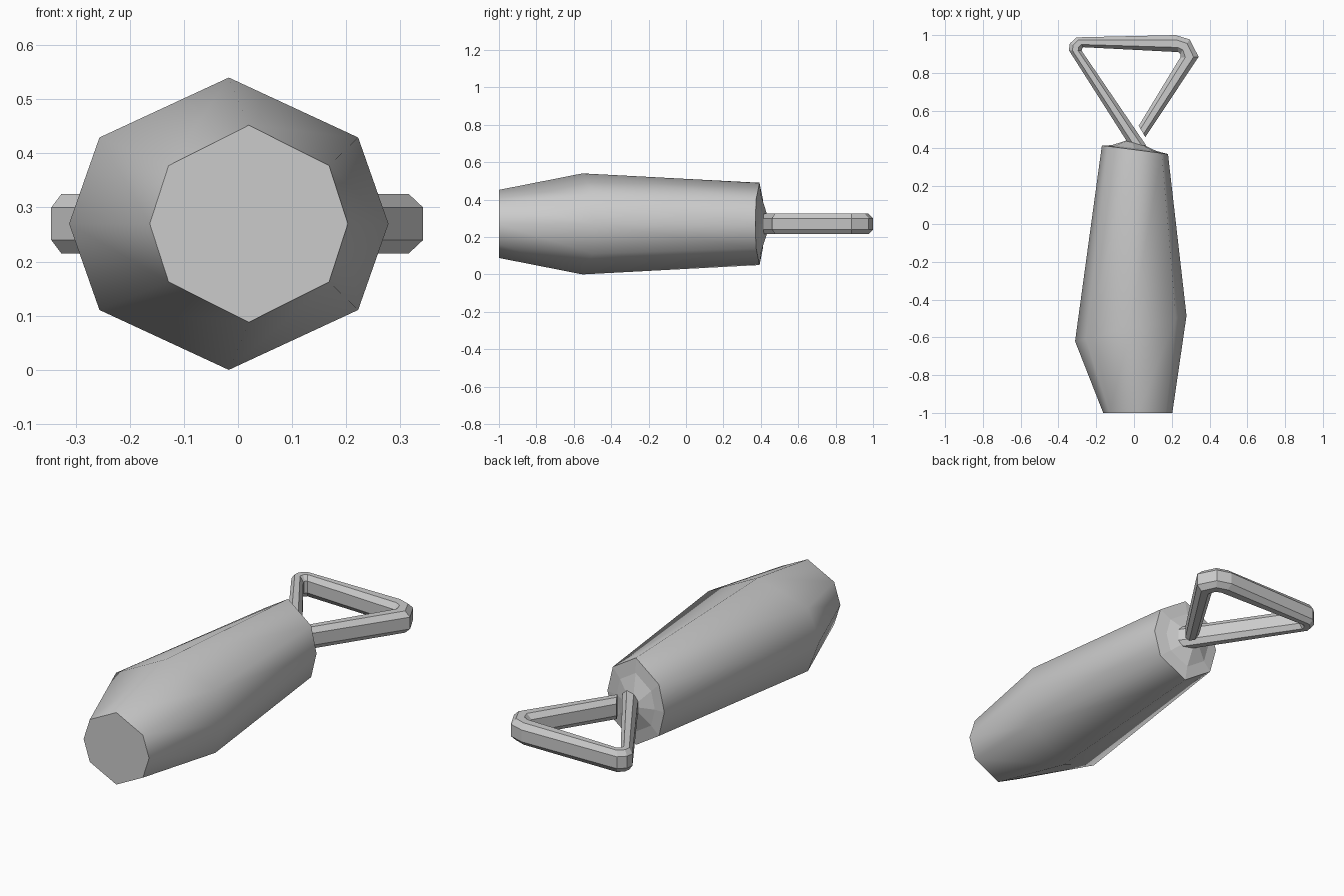
import bpy, bmesh

if "Cube" in bpy.data.objects:
    bpy.data.objects.remove(bpy.data.objects["Cube"])

ZC = 0.27


def loft(name, rings, smooth_bands=(), apex=None):
    """Skin matching rings of points; cap the ends (last end may close to an apex)."""
    bm = bmesh.new()
    loops = [[bm.verts.new(p) for p in ring] for ring in rings]
    n = len(loops[0])
    for k in range(len(loops) - 1):
        for i in range(n):
            j = (i + 1) % n
            f = bm.faces.new((loops[k][i], loops[k][j], loops[k + 1][j], loops[k + 1][i]))
            f.smooth = k in smooth_bands
    bm.faces.new(loops[0][::-1])
    if apex:
        tip = bm.verts.new(apex)
        for i in range(n):
            bm.faces.new((loops[-1][i], loops[-1][(i + 1) % n], tip))
    else:
        bm.faces.new(loops[-1])
    bmesh.ops.recalc_face_normals(bm, faces=bm.faces[:])
    mesh = bpy.data.meshes.new(name)
    bm.to_mesh(mesh)
    bm.free()
    obj = bpy.data.objects.new(name, mesh)
    bpy.context.collection.objects.link(obj)
    return obj


# Tapered eight-sided body, rings slightly tilted in plan
OCT = [(0, 1), (.81, .59), (1, 0), (.81, -.59), (0, -1), (-.81, -.59), (-1, 0), (-.81, .59)]


def body_ring(cx, y, rx, rz, tilt):
    return [(cx + rx * a, y + tilt * rx * a, ZC + rz * b) for a, b in OCT]


loft("body", [
    body_ring(0.02, -1.0, 0.183, 0.182, 0),
    body_ring(-0.017, -0.553, 0.295, 0.27, 0.23),
    body_ring(0.005, 0.393, 0.175, 0.22, -0.13),
    body_ring(0.0, 0.402, 0.118, 0.148, -0.13),
], smooth_bands=(0, 1), apex=(-0.015, 0.45, ZC))

# Triangular wire loop: each section given by its outer and inner plan points
SECTION = [(1, .03), (.45, .055), (-.45, .055), (-1, .03),
           (-1, -.03), (-.45, -.055), (.45, -.055), (1, -.03)]


def wire_ring(ox, oy, ix, iy):
    mx, my, hx, hy = (ox + ix) / 2, (oy + iy) / 2, (ox - ix) / 2, (oy - iy) / 2
    return [(mx + hx * t, my + hy * t, ZC + z) for t, z in SECTION]


loft("wire_loop", [wire_ring(*p) for p in [
    (-0.02, 0.41, 0.065, 0.415),
    (-0.345, 0.92, -0.277, 0.917),
    (-0.34, 0.955, -0.275, 0.928),
    (-0.305, 0.988, -0.268, 0.936),
    (0.22, 1.0, 0.235, 0.91),
    (0.295, 0.977, 0.245, 0.90),
    (0.342, 0.885, 0.245, 0.882),
    (0.06, 0.46, 0.025, 0.52),
]])
